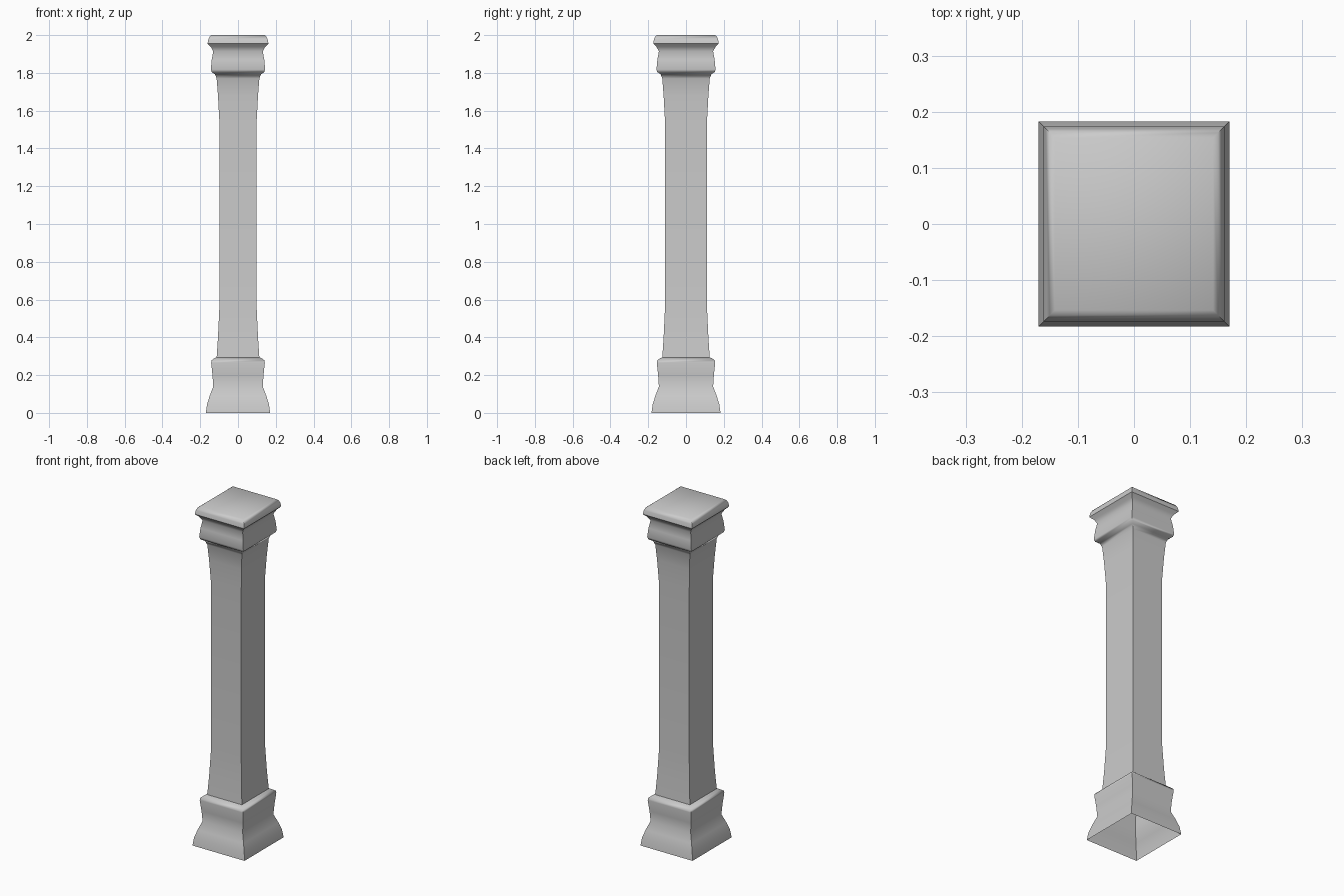
import bpy, bmesh

if "Cube" in bpy.data.objects:
    bpy.data.objects.remove(bpy.data.objects["Cube"])

# Half depth exceeds half width by a constant amount all the way up
DEPTH_EXTRA = 0.0125

# (half width, height) from the open foot to the top
PROFILE = [
    (0.170, 0.000), (0.164, 0.045), (0.150, 0.090), (0.131, 0.140),   # flared plinth
    (0.135, 0.200), (0.142, 0.265), (0.140, 0.278), (0.127, 0.288),   # base block
    (0.113, 0.294),                                                   # ledge
    (0.106, 0.400), (0.099, 0.550), (0.099, 1.550), (0.106, 1.680),   # shaft
    (0.113, 1.770), (0.122, 1.793), (0.139, 1.804), (0.144, 1.818),   # capital lip
    (0.139, 1.870), (0.131, 1.915), (0.144, 1.938), (0.161, 1.955),   # capital neck
    (0.157, 1.978), (0.150, 1.993), (0.141, 2.000),                   # cap bevel
]


def loft_rect(name, profile, extra):
    """Stack rectangular rings along a profile, open below and closed on top."""
    bm = bmesh.new()
    rings = []
    for w, z in profile:
        d = w + extra
        rings.append([bm.verts.new((sx * w, sy * d, z))
                      for sx, sy in ((-1, -1), (1, -1), (1, 1), (-1, 1))])
    for low, high in zip(rings, rings[1:]):
        for i in range(4):
            j = (i + 1) % 4
            bm.faces.new((low[i], low[j], high[j], high[i]))
    bm.faces.new(rings[-1])
    mesh = bpy.data.meshes.new(name)
    bm.to_mesh(mesh)
    bm.free()
    obj = bpy.data.objects.new(name, mesh)
    bpy.context.collection.objects.link(obj)
    return obj


# Square column, smooth along the mouldings and sharp at the corners
column = loft_rect("column", PROFILE, DEPTH_EXTRA)
bpy.context.view_layer.objects.active = column
column.select_set(True)
bpy.ops.object.shade_smooth_by_angle(angle=0.9)
